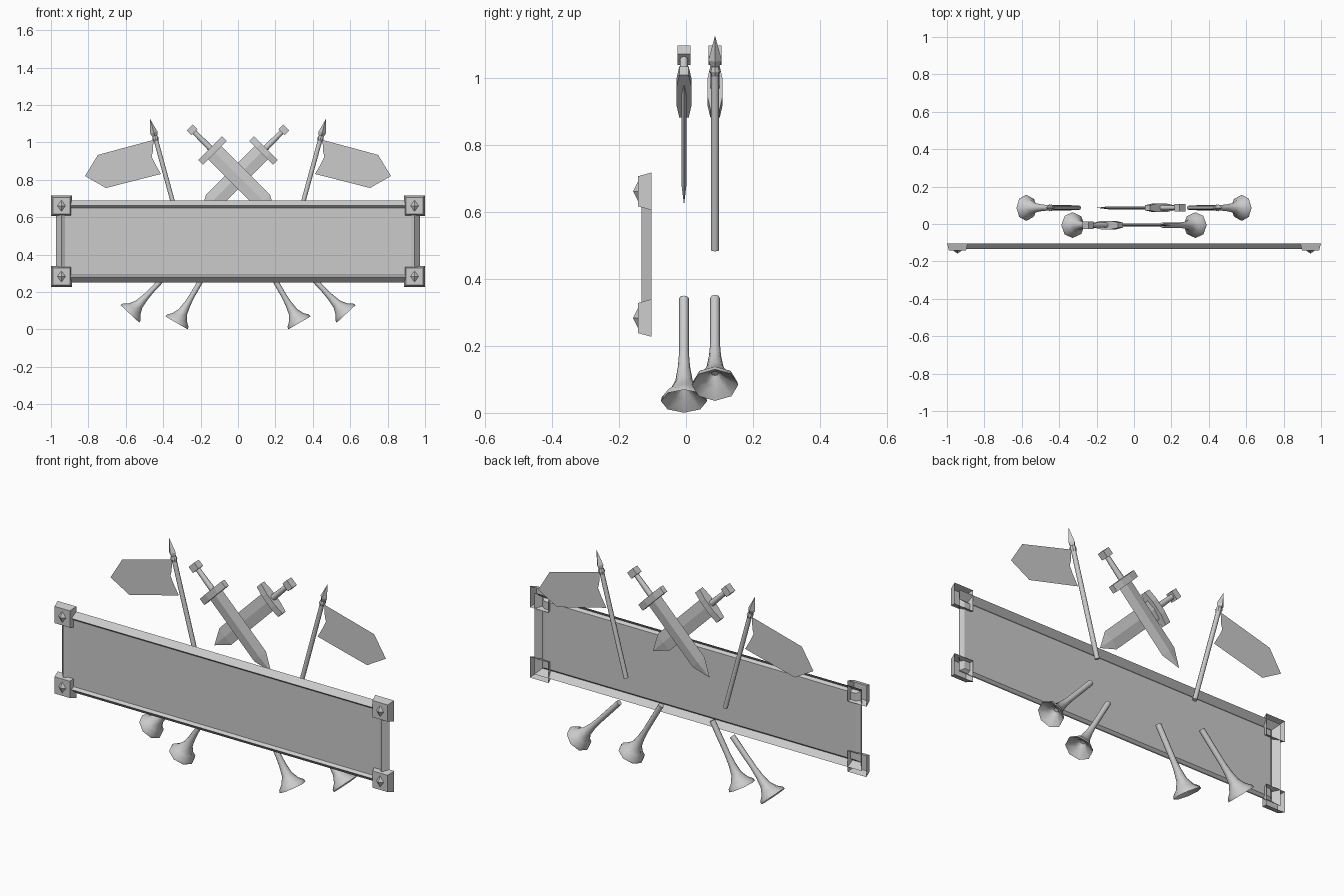
import bpy, bmesh, math
from mathutils import Matrix, Vector

if "Cube" in bpy.data.objects:
    bpy.data.objects.remove(bpy.data.objects["Cube"])

grey = bpy.data.materials.new("plain grey")
grey.diffuse_color = (0.6, 0.6, 0.6, 1)
grey.use_nodes = True
grey.node_tree.nodes["Principled BSDF"].inputs["Base Color"].default_value = grey.diffuse_color


def finish(name, bm, smooth):
    bmesh.ops.remove_doubles(bm, verts=bm.verts, dist=1e-5)
    bmesh.ops.recalc_face_normals(bm, faces=bm.faces)
    mesh = bpy.data.meshes.new(name)
    bm.to_mesh(mesh)
    bm.free()
    mesh.materials.append(grey)
    ob = bpy.data.objects.new(name, mesh)
    bpy.context.collection.objects.link(ob)
    if smooth:
        bpy.context.view_layer.objects.active = ob
        ob.select_set(True)
        bpy.ops.object.shade_smooth_by_angle(angle=math.radians(50))
        ob.select_set(False)
    return ob


def loft(name, sections, matrix, sides=4, box=False, caps=(True, True), smooth=False):
    """Skin polygon sections (position along local z, half x, half y)."""
    bm = bmesh.new()
    phase, grow = (math.pi / 4, math.sqrt(2)) if box else (0, 1)
    rings = []
    for s, rx, ry in sections:
        ring = []
        for i in range(sides):
            a = phase + 2 * math.pi * i / sides
            p = Vector((rx * grow * math.cos(a), ry * grow * math.sin(a), s))
            ring.append(bm.verts.new(matrix @ p))
        rings.append(ring)
    for lo, hi in zip(rings, rings[1:]):
        for i in range(sides):
            j = (i + 1) % sides
            bm.faces.new((lo[i], lo[j], hi[j], hi[i]))
    if caps[0]:
        bm.faces.new(rings[0][::-1])
    if caps[1]:
        bm.faces.new(rings[-1])
    return finish(name, bm, smooth)


def place(x, y, z, angle):
    """Local z tilted by angle from up towards +x."""
    return Matrix.Translation((x, y, z)) @ Matrix.Rotation(angle, 4, 'Y')


def facing(x, z):
    """Local z points to the front, local y points up."""
    return Matrix.Translation((x, 0, z)) @ Matrix.Rotation(math.pi / 2, 4, 'X')


FRONT_Y, BACK_Y = -0.006, 0.0866

# Sign board: raised frame with a recessed panel, open at the back
loft("sign_board", [(0.103, 0.973, 0.219), (0.133, 0.945, 0.191), (0.12, 0.925, 0.179)],
     facing(0, 0.471), box=True, caps=(False, True))

# Corner brackets with pointed studs
for x in (-0.944, 0.944):
    for z in (0.283, 0.661):
        loft("corner_bracket", [(0.103, 0.056, 0.056), (0.143, 0.045, 0.045)],
             facing(x, z), box=True, caps=(False, True))
        loft("corner_stud", [(0.143, 0.022, 0.030), (0.158, 0, 0)],
             facing(x, z), caps=(False, False))

# Crossed swords, the left-hilted one in front
for side, y in ((-1, FRONT_Y), (1, BACK_Y)):
    m = place(0.246 * side, y, 1.067, -side * math.radians(135))
    loft("sword_pommel", [(-0.018, 0.023, 0.02), (0.018, 0.023, 0.02)], m, box=True)
    loft("sword_grip", [(0.018, 0.013, 0.012), (0.14, 0.016, 0.014)], m, sides=8, smooth=True)
    across = m @ Matrix.Translation((0, 0, 0.155)) @ Matrix.Rotation(math.pi / 2, 4, 'Y')
    loft("sword_guard", [(-0.09, 0.018, 0.014), (-0.035, 0.018, 0.023),
                         (0.035, 0.018, 0.023), (0.09, 0.018, 0.014)], across, box=True)
    loft("sword_blade", [(0.16, 0.05, 0.008), (0.54, 0.05, 0.008), (0.632, 0, 0)],
         m, caps=(True, False))

for side in (-1, 1):
    # Flag pole with spear head
    tilt = side * math.atan(0.273)
    m = place(0.295 * side, BACK_Y, 0.485, tilt)
    loft("flag_pole", [(0, 0.012, 0.012), (0.545, 0.012, 0.012)], m, sides=8, smooth=True)
    loft("spear_socket", [(0.54, 0.012, 0.012), (0.555, 0.017, 0.017), (0.57, 0.013, 0.013)],
         m, sides=8)
    loft("spear_head", [(0.565, 0.012, 0.012), (0.588, 0.02, 0.02), (0.664, 0, 0)],
         m, caps=(True, False))

    # Swallow-pointed flag cloth
    bm = bmesh.new()
    outline = [(0.452, 1.013), (0.749, 0.933), (0.818, 0.82), (0.706, 0.756),
               (0.412, 0.831), (0.443, 0.885), (0.462, 0.925), (0.455, 0.95)]
    bm.faces.new([bm.verts.new((side * x, BACK_Y, z)) for x, z in outline])
    finish("flag_cloth", bm, False)

    # Horns with flared, hollow eight-sided bells
    bell = [(0.05, 0.012), (0.025, 0.032), (0, 0.069), (0.014, 0.066), (0.035, 0.044),
            (0.07, 0.026), (0.12, 0.018), (0.17, 0.0145), (0.355, 0.0145)]
    for x, y, z, deg in ((0.329, FRONT_Y, 0.035, 30), (0.578, BACK_Y, 0.083, 43)):
        loft("horn", [(s, r, r) for s, r in bell],
             place(x * side, y, z, -side * math.radians(deg)), sides=8, smooth=True)
